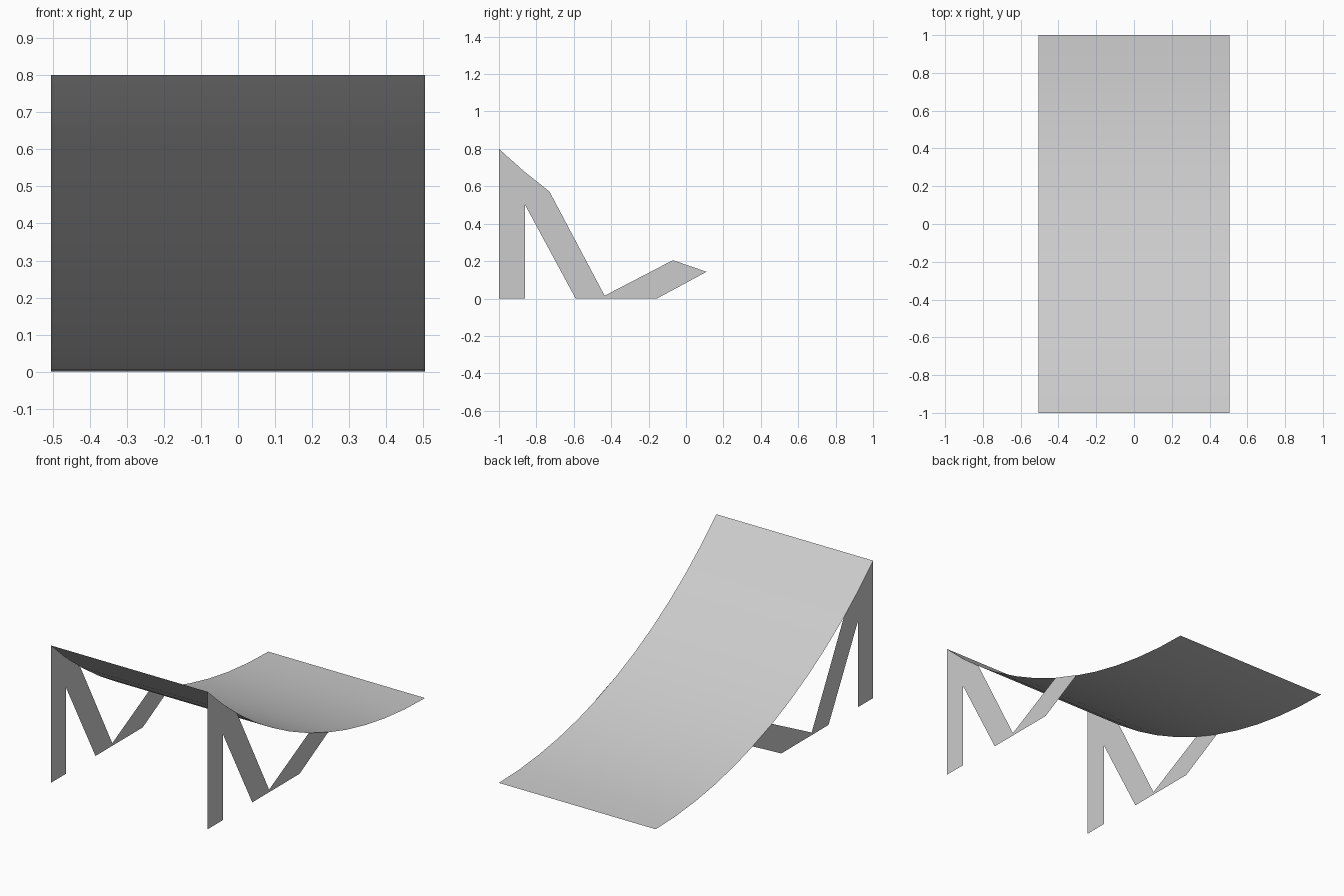
import bpy
import bmesh
from math import asin, sin, cos

if "Cube" in bpy.data.objects:
    bpy.data.objects.remove(bpy.data.objects["Cube"])

HALF_WIDTH = 0.505
LENGTH, HEIGHT = 2.0, 0.8
RADIUS = (LENGTH ** 2 + HEIGHT ** 2) / (2 * HEIGHT)
SEGMENTS = 12

grey = bpy.data.materials.new("plain grey")
grey.use_nodes = True
grey.diffuse_color = (0.6, 0.6, 0.6, 1)
grey.node_tree.nodes["Principled BSDF"].inputs["Base Color"].default_value = grey.diffuse_color


def arc_point(i):
    """Point on the ramp arc, from the high front edge to the flat back edge."""
    angle = asin(LENGTH / RADIUS) * (1 - i / SEGMENTS)
    return 1 - RADIUS * sin(angle), RADIUS * (1 - cos(angle))


def add_object(name, bm):
    mesh = bpy.data.meshes.new(name)
    bm.to_mesh(mesh)
    bm.free()
    mesh.materials.append(grey)
    obj = bpy.data.objects.new(name, mesh)
    bpy.context.collection.objects.link(obj)
    return obj


# Curved deck: a thin sheet swept across the width
bm = bmesh.new()
rows = [[bm.verts.new((x, *arc_point(i))) for x in (-HALF_WIDTH, HALF_WIDTH)]
        for i in range(SEGMENTS + 1)]
for (a, b), (d, c) in zip(rows, rows[1:]):
    bm.faces.new((a, b, c, d)).smooth = True
add_object("ramp_deck", bm)

# Zigzag side supports: upright leg, slanted brace, foot and rear brace
profile = [(-1, 0), (-0.86, 0), (-0.86, 0.5), (-0.59, 0), (-0.155, 0),
           (0.11, 0.143), (-0.07, 0.205), (-0.435, 0.015), (-0.73, 0.572),
           arc_point(1), arc_point(0)]
for side, name in ((1, "left_support"), (-1, "right_support")):
    bm = bmesh.new()
    outline = profile[::side]
    bm.faces.new([bm.verts.new((side * HALF_WIDTH, y, z)) for y, z in outline])
    add_object(name, bm)
